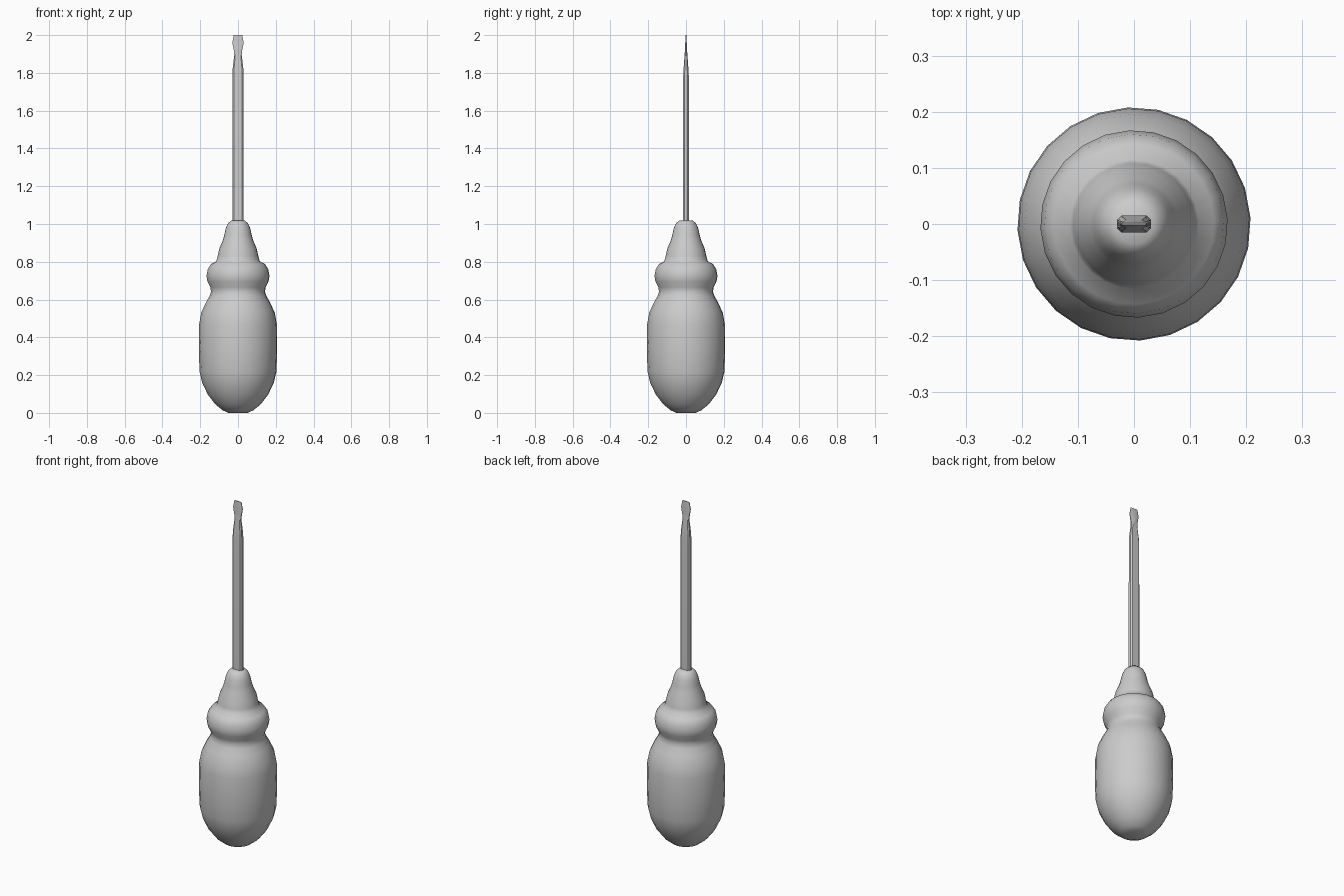
import bpy, bmesh, math

if "Cube" in bpy.data.objects:
    bpy.data.objects.remove(bpy.data.objects["Cube"])


def loft(name, rings, angle):
    """Skin a stack of equal-sized rings, cap both ends, smooth by angle."""
    bm = bmesh.new()
    loops = [[bm.verts.new(p) for p in ring] for ring in rings]
    n = len(loops[0])
    for a, b in zip(loops, loops[1:]):
        for i in range(n):
            j = (i + 1) % n
            bm.faces.new((a[i], a[j], b[j], b[i]))
    bm.faces.new(loops[0][::-1])
    bm.faces.new(loops[-1])
    bmesh.ops.recalc_face_normals(bm, faces=bm.faces)
    mesh = bpy.data.meshes.new(name)
    bm.to_mesh(mesh)
    bm.free()
    obj = bpy.data.objects.new(name, mesh)
    bpy.context.collection.objects.link(obj)
    bpy.ops.object.select_all(action='DESELECT')
    obj.select_set(True)
    bpy.context.view_layer.objects.active = obj
    bpy.ops.object.shade_smooth_by_angle(angle=math.radians(angle))
    return obj


# Turned handle: (radius, height) profile, 24 sides
handle_profile = [
    (0.05, 0.0), (0.08, 0.013), (0.12, 0.045), (0.16, 0.097), (0.19, 0.16),
    (0.204, 0.22), (0.208, 0.34), (0.206, 0.47), (0.195, 0.53), (0.17, 0.585),
    (0.15, 0.62), (0.143, 0.642), (0.147, 0.665), (0.162, 0.695),
    (0.167, 0.725), (0.16, 0.762), (0.143, 0.788), (0.115, 0.803),
    (0.108, 0.83), (0.099, 0.87), (0.08, 0.915), (0.072, 0.945),
    (0.064, 0.98), (0.052, 1.005), (0.035, 1.019)]


def circle(r, z, sides=24):
    turn = math.radians(3)
    return [(r * math.cos(turn + math.tau * i / sides),
             r * math.sin(turn + math.tau * i / sides), z) for i in range(sides)]


loft("handle", [circle(r, z) for r, z in handle_profile], 50)

# Flat steel shaft with bevelled edges, flaring into a thin blade tip:
# (half width, half thickness, height)
shaft_profile = [
    (0.030, 0.0155, 0.98), (0.030, 0.0150, 1.78), (0.028, 0.0125, 1.825),
    (0.0195, 0.0075, 1.895), (0.0215, 0.006, 1.915), (0.030, 0.004, 1.96),
    (0.0225, 0.002, 2.0)]


def bevelled_rect(w, d, z):
    x, y = w * 0.74, d * 0.5
    return [(w, -y, z), (w, y, z), (x, d, z), (-x, d, z),
            (-w, y, z), (-w, -y, z), (-x, -d, z), (x, -d, z)]


loft("shaft", [bevelled_rect(*row) for row in shaft_profile], 30)
